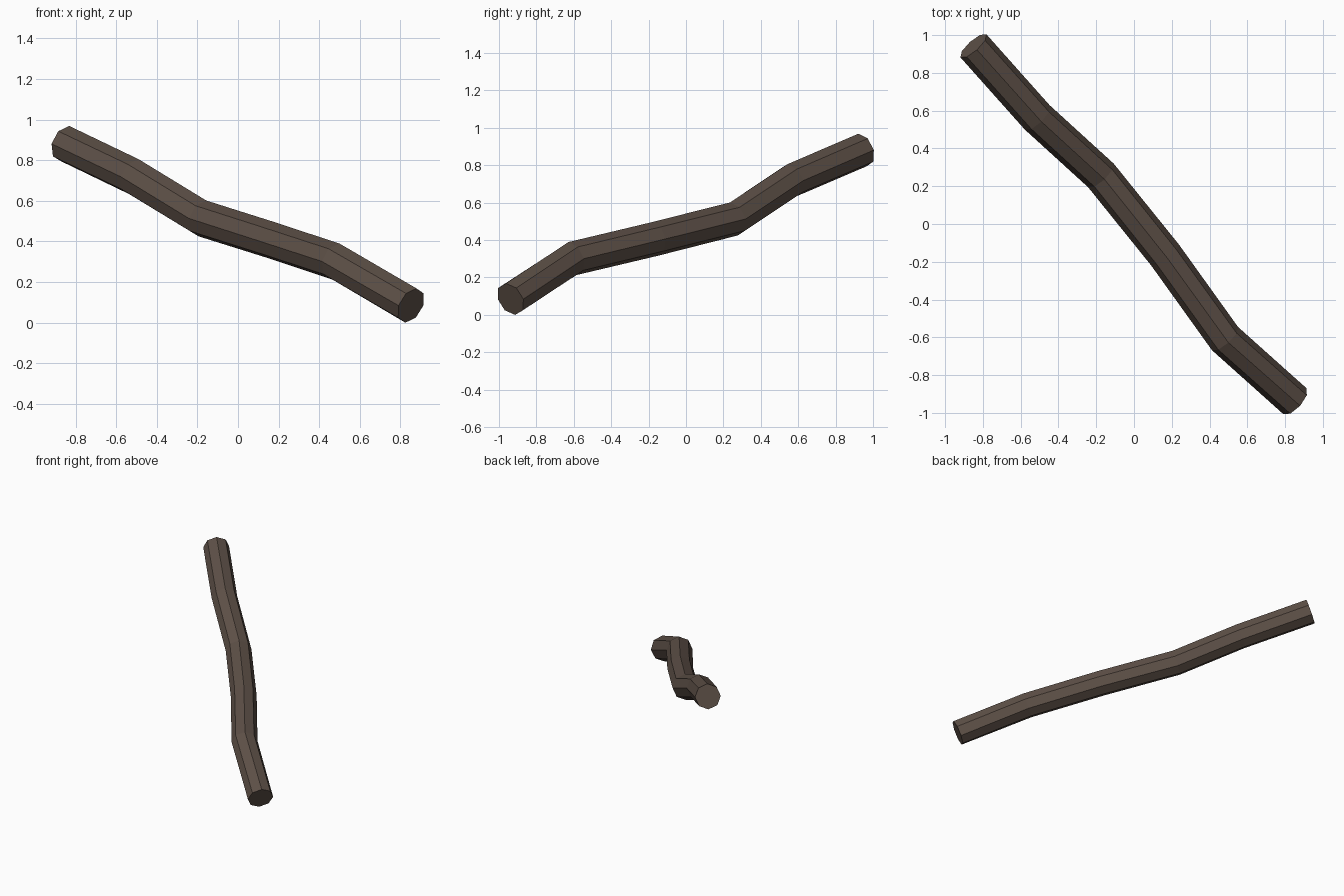
import bpy, bmesh, math
from mathutils import Vector

if "Cube" in bpy.data.objects:
    bpy.data.objects.remove(bpy.data.objects["Cube"])

SIDES, RADIUS = 8, 0.092
path = [Vector(p) for p in [
    (-0.85, 0.943, 0.89), (-0.513, 0.565, 0.728), (-0.175, 0.257, 0.522),
    (0.165, -0.165, 0.415), (0.482, -0.607, 0.31), (0.852, -0.938, 0.093)]]


def ring(bm, i):
    """Octagonal ring, mitred where two straight lengths meet."""
    d_in = (path[max(i, 1)] - path[max(i, 1) - 1]).normalized()
    j = min(i, len(path) - 2)
    d_out = (path[j + 1] - path[j]).normalized()
    axis = (d_in + d_out).normalized()
    side = axis.cross(Vector((0, 0, 1))).normalized()
    up = side.cross(axis)
    bend = d_out - d_in
    stretch = 1 / max(axis.dot(d_in), 0.5) - 1
    verts = []
    for k in range(SIDES):
        a = math.tau * k / SIDES
        off = (side * math.cos(a) + up * math.sin(a)) * RADIUS
        if bend.length > 1e-4:
            b = bend.normalized()
            off += b * off.dot(b) * stretch
        verts.append(bm.verts.new(path[i] + off))
    return verts


# Crooked stick: faceted tube with flat cut ends
bm = bmesh.new()
rings = [ring(bm, i) for i in range(len(path))]
for r0, r1 in zip(rings, rings[1:]):
    for k in range(SIDES):
        n = (k + 1) % SIDES
        bm.faces.new((r0[k], r0[n], r1[n], r1[k]))
bm.faces.new(rings[0])
bm.faces.new(rings[-1])
bmesh.ops.recalc_face_normals(bm, faces=bm.faces)

# Rest it on the ground
low = min(v.co.z for v in bm.verts)
bmesh.ops.translate(bm, verts=bm.verts, vec=(0, 0, -low))

mesh = bpy.data.meshes.new("branch")
bm.to_mesh(mesh)
bm.free()
branch = bpy.data.objects.new("branch", mesh)
bpy.context.collection.objects.link(branch)

bark = bpy.data.materials.new("dark_bark")
bark.diffuse_color = (0.11, 0.08, 0.063, 1)
bark.use_nodes = True
bark.node_tree.nodes["Principled BSDF"].inputs["Base Color"].default_value = bark.diffuse_color
mesh.materials.append(bark)
